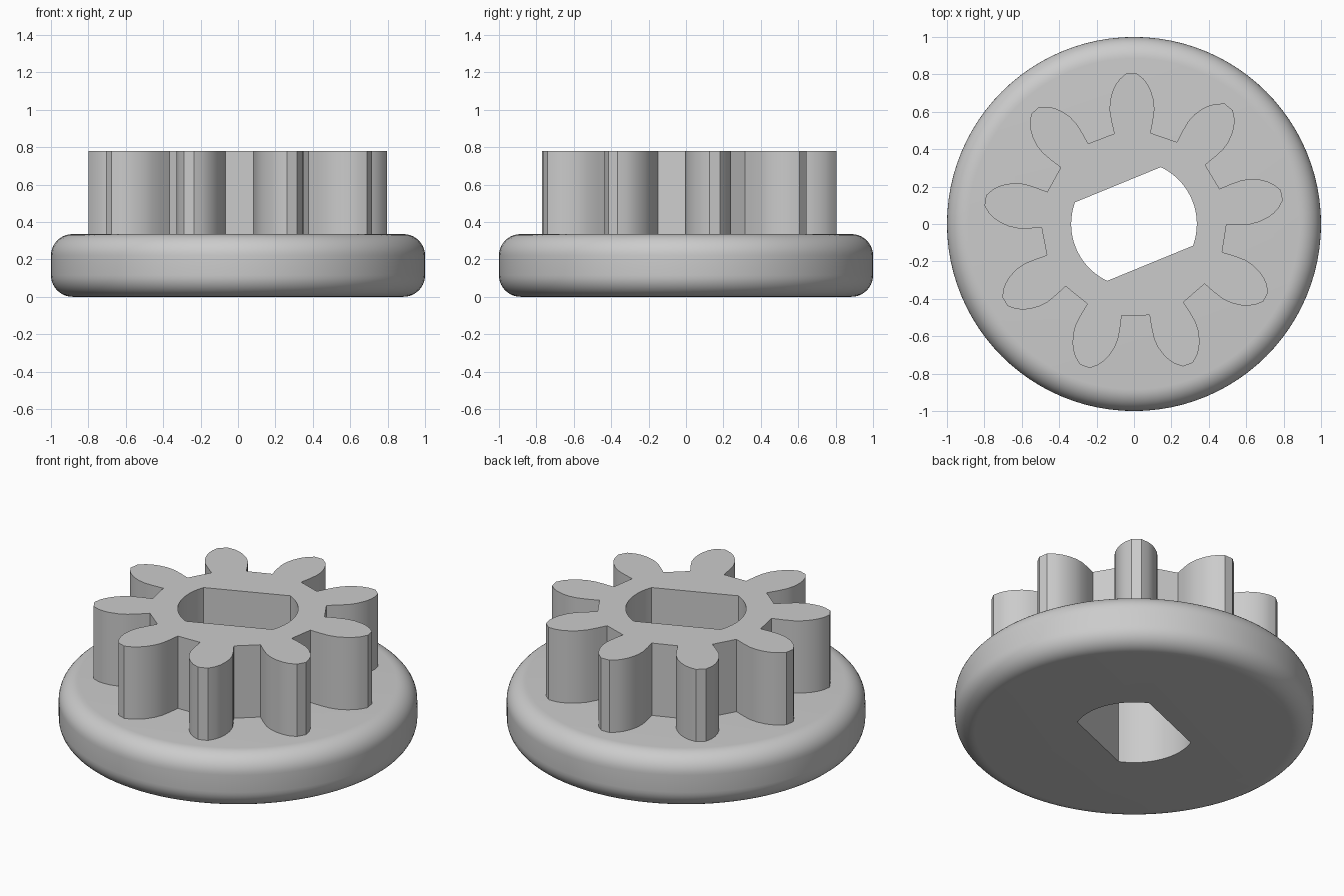
import bpy, bmesh, math
from mathutils import Vector

if "Cube" in bpy.data.objects:
    bpy.data.objects.remove(bpy.data.objects["Cube"])

TEETH = 9
FLANGE_TOP, GEAR_TOP = 0.335, 0.78
FILLET = 0.115

grey = bpy.data.materials.new("plain grey")
grey.use_nodes = True
grey.diffuse_color = (0.6, 0.6, 0.6, 1)
grey.node_tree.nodes["Principled BSDF"].inputs["Base Color"].default_value = grey.diffuse_color


def make_object(name, bm):
    bmesh.ops.recalc_face_normals(bm, faces=bm.faces)
    mesh = bpy.data.meshes.new(name)
    bm.to_mesh(mesh)
    bm.free()
    mesh.materials.append(grey)
    obj = bpy.data.objects.new(name, mesh)
    bpy.context.collection.objects.link(obj)
    return obj


def prism(name, outline, z0, z1):
    bm = bmesh.new()
    face = bm.faces.new([bm.verts.new((x, y, z0)) for x, y in outline])
    top = bmesh.ops.extrude_face_region(bm, geom=[face])["geom"]
    verts = [v for v in top if isinstance(v, bmesh.types.BMVert)]
    bmesh.ops.translate(bm, verts=verts, vec=(0, 0, z1 - z0))
    if face.is_valid and len(bm.faces) == len(outline) + 1:
        bm.faces.new([v for v in face.verts])
    return make_object(name, bm)


def polar(r, a):
    return (r * math.cos(a), r * math.sin(a))


# Flange: stacked rings following a rounded rim
def flange_disc():
    bm = bmesh.new()
    arcs = 10
    rim = []
    for start, z in ((-90, FILLET), (0, FLANGE_TOP - FILLET)):
        for i in range(arcs + 1):
            a = math.radians(start + 90 * i / arcs)
            rim.append((1 - FILLET + FILLET * math.cos(a), z + FILLET * math.sin(a)))
    sides = 96
    rings = [[bm.verts.new((*polar(r, math.tau * i / sides), z)) for i in range(sides)]
             for r, z in rim]
    for low, high in zip(rings, rings[1:]):
        for i in range(sides):
            j = (i + 1) % sides
            bm.faces.new((low[i], low[j], high[j], high[i]))
    bm.faces.new(rings[0])
    bm.faces.new(rings[-1])
    return make_object("flange", bm)


# Gear: one mirrored tooth flank repeated around the axis
def gear_outline():
    flank = [(0.485, 0.097), (0.55, 0.111), (0.61, 0.12), (0.66, 0.117),
             (0.71, 0.103), (0.745, 0.086), (0.775, 0.064), (0.805, 0.028)]
    tooth = [(r, -w) for r, w in flank] + [(r, w) for r, w in reversed(flank)]
    points = []
    for k in range(TEETH):
        a = math.radians(91) + math.tau * k / TEETH
        for r, w in tooth:
            points.append((r * math.cos(a) - w * math.sin(a),
                           r * math.sin(a) + w * math.cos(a)))
    return points


# Bore: a circle with two parallel flats
def bore_outline():
    radius, half_flat, steps = 0.336, math.radians(47.5), 16
    points = []
    for axis in (math.radians(22.3), math.radians(202.3)):
        half_arc = math.pi / 2 - half_flat
        points += [polar(radius, axis - half_arc + 2 * half_arc * i / steps)
                   for i in range(steps + 1)]
    return points


flange = flange_disc()
gear = prism("gear", gear_outline(), FLANGE_TOP, GEAR_TOP)
cutter = prism("bore_cutter", bore_outline(), -0.2, 1.0)
cutter.hide_render = True

for part in (flange, gear):
    bpy.ops.object.select_all(action="DESELECT")
    part.select_set(True)
    bpy.context.view_layer.objects.active = part
    cut = part.modifiers.new("bore", "BOOLEAN")
    cut.operation = "DIFFERENCE"
    cut.solver = "EXACT"
    cut.object = cutter
    bpy.ops.object.modifier_apply(modifier=cut.name)
    bpy.ops.object.shade_smooth_by_angle(angle=math.radians(25))

bpy.data.objects.remove(cutter)
